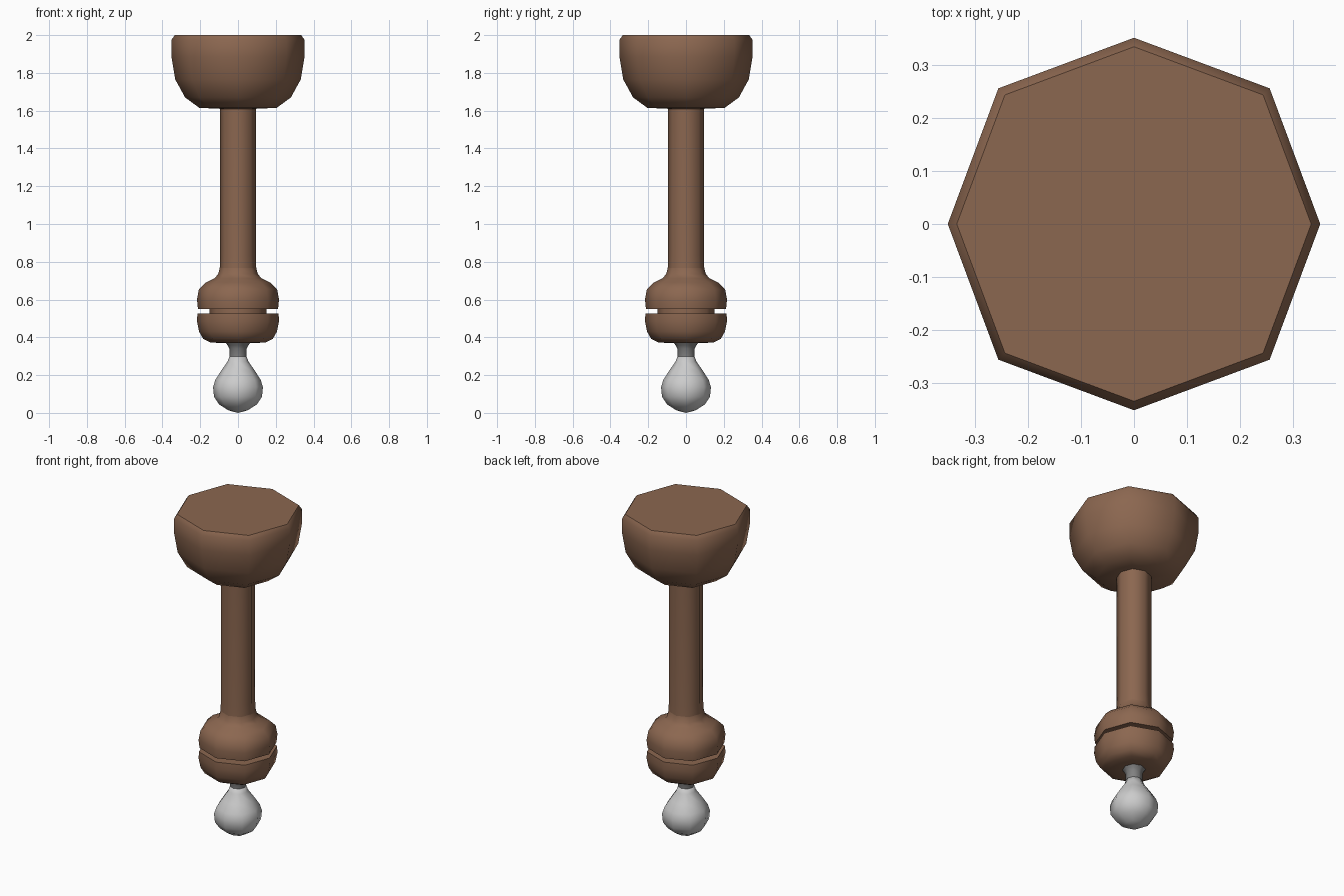
import bpy, bmesh, math

if "Cube" in bpy.data.objects:
    bpy.data.objects.remove(bpy.data.objects["Cube"])

SIDES = 8
DIAGONAL = 1.03  # diagonal corners sit slightly further out than axial ones


def material(name, rgb):
    m = bpy.data.materials.new(name)
    m.diffuse_color = (*rgb, 1)
    m.use_nodes = True
    m.node_tree.nodes["Principled BSDF"].inputs["Base Color"].default_value = m.diffuse_color
    return m


def lathe(name, profile, mat=None, angle=50):
    """Eight-sided turned part from (radius, z) points, top to bottom."""
    bm = bmesh.new()
    rings = []
    for r, z in profile:
        if r == 0:
            rings.append([bm.verts.new((0, 0, z))] * SIDES)
            continue
        ring = []
        for i in range(SIDES):
            a = 2 * math.pi * i / SIDES
            rr = r * (DIAGONAL if i % 2 else 1)
            ring.append(bm.verts.new((rr * math.cos(a), rr * math.sin(a), z)))
        rings.append(ring)
    for up, low in zip(rings, rings[1:]):
        for i in range(SIDES):
            j = (i + 1) % SIDES
            bm.faces.new(list(dict.fromkeys((up[i], up[j], low[j], low[i]))))
    bmesh.ops.recalc_face_normals(bm, faces=bm.faces)
    me = bpy.data.meshes.new(name)
    bm.to_mesh(me)
    bm.free()
    ob = bpy.data.objects.new(name, me)
    bpy.context.collection.objects.link(ob)
    if mat:
        me.materials.append(mat)
    bpy.ops.object.select_all(action='DESELECT')
    ob.select_set(True)
    bpy.context.view_layer.objects.active = ob
    bpy.ops.object.shade_smooth_by_angle(angle=math.radians(angle))
    return ob


brown = material("brown", (0.26, 0.135, 0.08))
dark = material("dark_metal", (0.22, 0.22, 0.22))

# bowl-shaped ceiling mount
lathe("ceiling_mount", [(0, 2), (0.335, 2), (0.352, 1.975), (0.352, 1.885),
                        (0.332, 1.765), (0.28, 1.67), (0.205, 1.615),
                        (0.095, 1.61), (0, 1.61)], brown)

# hanging stem
lathe("stem", [(0, 1.62), (0.096, 1.62), (0.094, 1.57), (0.094, 0.83),
               (0.097, 0.76), (0, 0.76)], brown)

# upper half of the socket housing, flaring out of the stem
lathe("upper_housing", [(0, 0.77), (0.096, 0.77), (0.105, 0.735), (0.125, 0.712),
                        (0.17, 0.69), (0.207, 0.655), (0.217, 0.60),
                        (0.212, 0.55), (0, 0.55)], brown)

# recessed band between the halves
lathe("groove_band", [(0, 0.56), (0.152, 0.56), (0.152, 0.515), (0, 0.515)], brown)

# lower half of the socket housing
lathe("lower_housing", [(0, 0.527), (0.215, 0.527), (0.217, 0.485), (0.206, 0.43),
                        (0.184, 0.392), (0.145, 0.372), (0.06, 0.37),
                        (0, 0.37)], brown)

# bulb cap
lathe("bulb_cap", [(0, 0.375), (0.065, 0.372), (0.055, 0.358), (0.046, 0.34),
                   (0.045, 0.297), (0, 0.297)], dark)

# glass bulb
lathe("bulb", [(0, 0.3), (0.045, 0.3), (0.055, 0.272), (0.09, 0.222), (0.12, 0.175),
               (0.132, 0.137), (0.127, 0.085), (0.1, 0.045), (0.05, 0.013),
               (0, 0)], None, 80)
